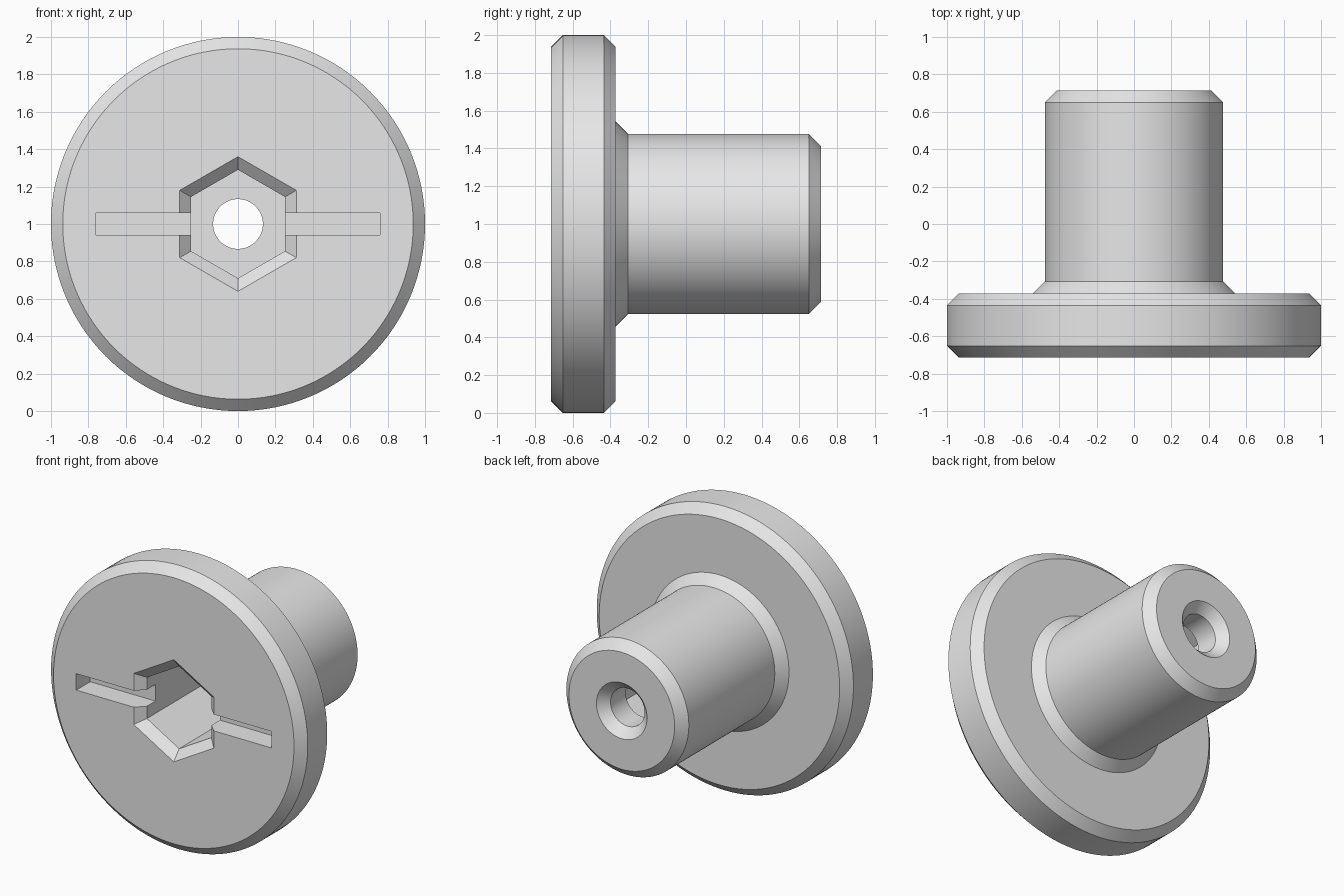
import bpy, bmesh, math

if "Cube" in bpy.data.objects:
    bpy.data.objects.remove(bpy.data.objects["Cube"])

grey = bpy.data.materials.new("plain grey")
grey.diffuse_color = (0.8, 0.8, 0.8, 1)
grey.use_nodes = True
grey.node_tree.nodes["Principled BSDF"].inputs["Base Color"].default_value = grey.diffuse_color


def to_object(name, bm):
    bmesh.ops.recalc_face_normals(bm, faces=bm.faces)
    mesh = bpy.data.meshes.new(name)
    bm.to_mesh(mesh)
    bm.free()
    obj = bpy.data.objects.new(name, mesh)
    bpy.context.collection.objects.link(obj)
    mesh.materials.append(grey)
    return obj


def lathe(name, profile, sides, ring=False):
    """Turn (radius, y) points about the y axis at z = 1; a ring is closed, otherwise the ends are capped."""
    bm = bmesh.new()
    rows = []
    for r, y in profile:
        rows.append([bm.verts.new((r * math.sin(2 * math.pi * i / sides), y,
                                   1 + r * math.cos(2 * math.pi * i / sides)))
                     for i in range(sides)])
    pairs = list(zip(rows, rows[1:]))
    if ring:
        pairs.append((rows[-1], rows[0]))
    else:
        bm.faces.new(rows[0])
        bm.faces.new(rows[-1])
    for a, b in pairs:
        for i in range(sides):
            j = (i + 1) % sides
            bm.faces.new((a[i], a[j], b[j], b[i]))
    return to_object(name, bm)


# Flanged body: chamfered disc, flared neck, shank, countersunk through hole
body = lathe("flanged_body", [
    (0.133, -0.715), (0.937, -0.715), (1.0, -0.652), (1.0, -0.435), (0.937, -0.372),
    (0.542, -0.372), (0.477, -0.307), (0.477, 0.65), (0.412, 0.715),
    (0.197, 0.715), (0.133, 0.65)], 128, ring=True)

# Deep hexagonal socket with a chamfered mouth
socket = lathe("socket_cutter", [(0.43, -0.775), (0.29, -0.655), (0.29, 0.48)], 6)

# Shallow screwdriver slot across the face
bm = bmesh.new()
bmesh.ops.create_cube(bm, size=1)
for v in bm.verts:
    v.co = (v.co.x * 1.52, -0.68 + v.co.y * 0.24, 1 + v.co.z * 0.116)
slot = to_object("slot_cutter", bm)

bpy.context.view_layer.objects.active = body
body.select_set(True)
for cutter in (socket, slot):
    cutter.hide_render = True
    mod = body.modifiers.new(cutter.name, 'BOOLEAN')
    mod.operation = 'DIFFERENCE'
    mod.solver = 'EXACT'
    mod.object = cutter
    bpy.ops.object.modifier_apply(modifier=mod.name)
    bpy.data.objects.remove(cutter)

bpy.ops.object.shade_smooth_by_angle(angle=math.radians(30))
